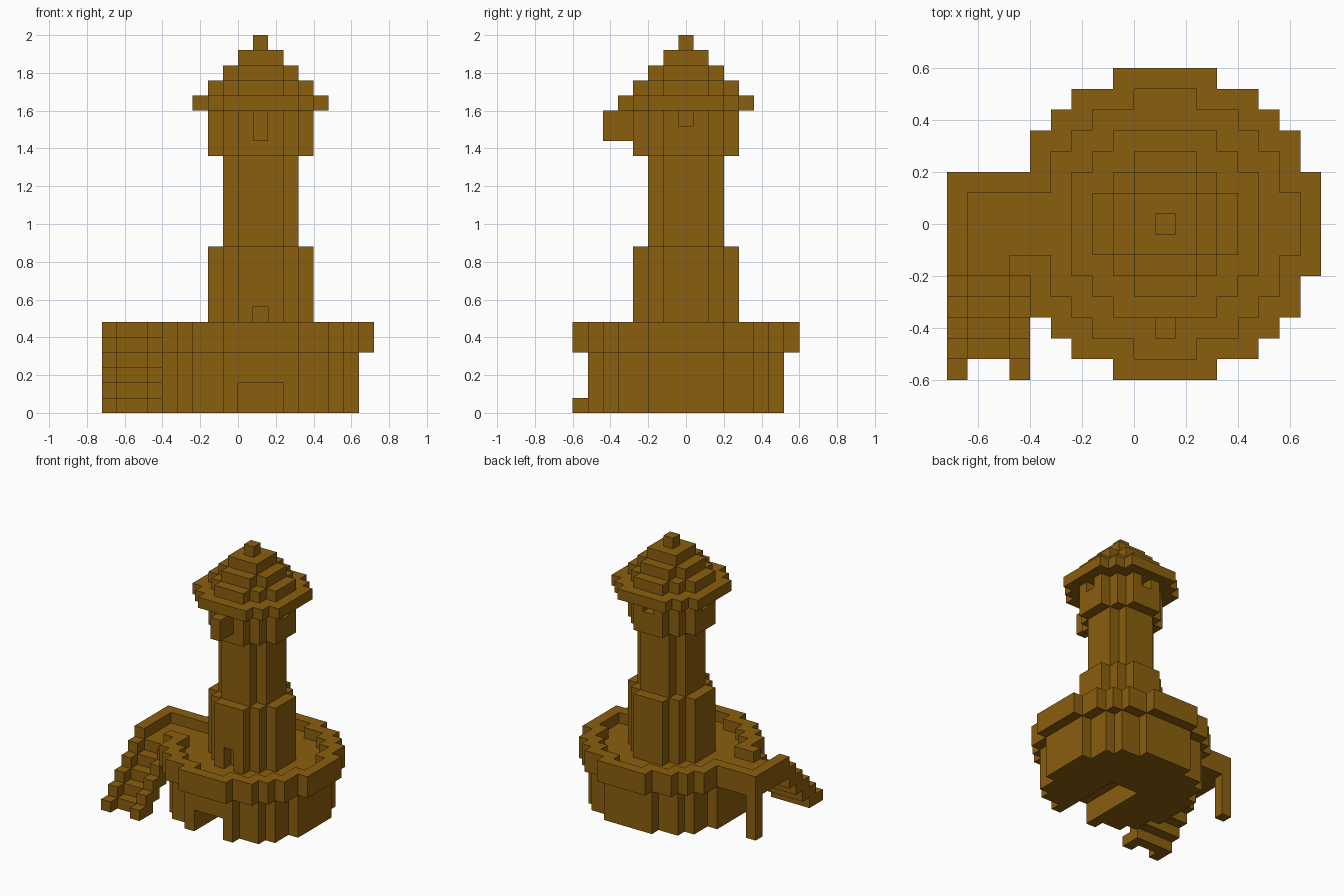
import bpy, bmesh, math
from mathutils import Vector

if "Cube" in bpy.data.objects:
    bpy.data.objects.remove(bpy.data.objects["Cube"], do_unlink=True)

S = 0.08            # size of one block
AXIS_X = 0.12       # x of the tower's axis

brown = bpy.data.materials.new("ochre_brown")
colour = (0.258, 0.114, 0.0045, 1.0)
brown.diffuse_color = colour
brown.use_nodes = True
bsdf = next(n for n in brown.node_tree.nodes if n.type == 'BSDF_PRINCIPLED')
bsdf.inputs["Base Color"].default_value = colour
bsdf.inputs["Roughness"].default_value = 0.9


def box(i0, i1, j0, j1, k0, k1):
    """Blocks in an inclusive range, counted from the tower's axis."""
    return {(i, j, k) for i in range(i0, i1 + 1)
            for j in range(j0, j1 + 1) for k in range(k0, k1 + 1)}


def disc(radius, k0, k1):
    """Blocks of a stepped round drum."""
    n = math.ceil(radius)
    return {c for c in box(-n, n, -n, n, k0, k1)
            if c[0] ** 2 + c[1] ** 2 <= radius ** 2}


def part(name, blocks):
    """Skin a set of blocks and merge its flat areas into single faces."""
    bm = bmesh.new()
    corners = {}

    def corner(p):
        key = tuple(round(v * 2) for v in p)
        if key not in corners:
            corners[key] = bm.verts.new((AXIS_X + S * p.x, S * p.y, S * (p.z + 0.5)))
        return corners[key]

    for b in sorted(blocks):
        for axis in range(3):
            for sign in (-1, 1):
                n = Vector((0, 0, 0))
                n[axis] = sign
                if tuple(int(b[a] + n[a]) for a in range(3)) in blocks:
                    continue
                u = Vector((0, 0, 0))
                u[(axis + 1) % 3] = 1
                v = n.cross(u)
                mid = Vector(b) + n * 0.5
                bm.faces.new([corner(mid + (u * s + v * t) * 0.5)
                              for s, t in ((-1, -1), (1, -1), (1, 1), (-1, 1))])
    bmesh.ops.dissolve_limit(bm, angle_limit=0.01, verts=bm.verts[:], edges=bm.edges[:])
    mesh = bpy.data.meshes.new(name)
    bm.to_mesh(mesh)
    bm.free()
    mesh.materials.append(brown)
    obj = bpy.data.objects.new(name, mesh)
    bpy.context.collection.objects.link(obj)
    return obj


# Round base with a low passage opening to the front
part("base", disc(6.5, 0, 3) - box(-1, 1, -6, 0, 0, 1))

# Deck with a side landing, and the parapet around both
part("deck", disc(7.5, 4, 4) | box(-10, -8, -2, 2, 4, 4))
outline = disc(7.5, 5, 5) | box(-10, -8, -2, 2, 5, 5)
landing_floor = box(-9, -7, -1, 1, 5, 5) | box(-9, -8, -2, -2, 5, 5)
part("parapet", outline - disc(6.2, 5, 5) - landing_floor)
part("landing_post", box(-10, -10, 2, 2, 0, 3))

# Open-backed stair with a stepped rail on each side
treads, rails = set(), set()
for n in range(5):
    j = -7 + n
    if n:
        treads |= box(-9, -8, j, j, n - 1, n - 1)
    for i in (-10, -7):
        rails |= box(i, i, j, j, max(n - 1, 0), n)
part("staircase", treads | rails)

# Tower: wide foot with a doorway, slim shaft, wide lookout
part("tower_foot", disc(3.5, 5, 10) - box(0, 0, -3, -3, 5, 6))
part("tower_shaft", disc(2.5, 11, 16))
windows = {(3, 0, 19), (-3, 0, 19), (0, 3, 19)}
part("lookout", disc(3.5, 17, 19) - windows)
part("front_bay", box(0, 0, -5, -4, 18, 19))

# Stepped roof
roof = set()
for step in range(5):
    roof |= disc(4.5 - step, 20 + step, 20 + step)
part("roof", roof)
